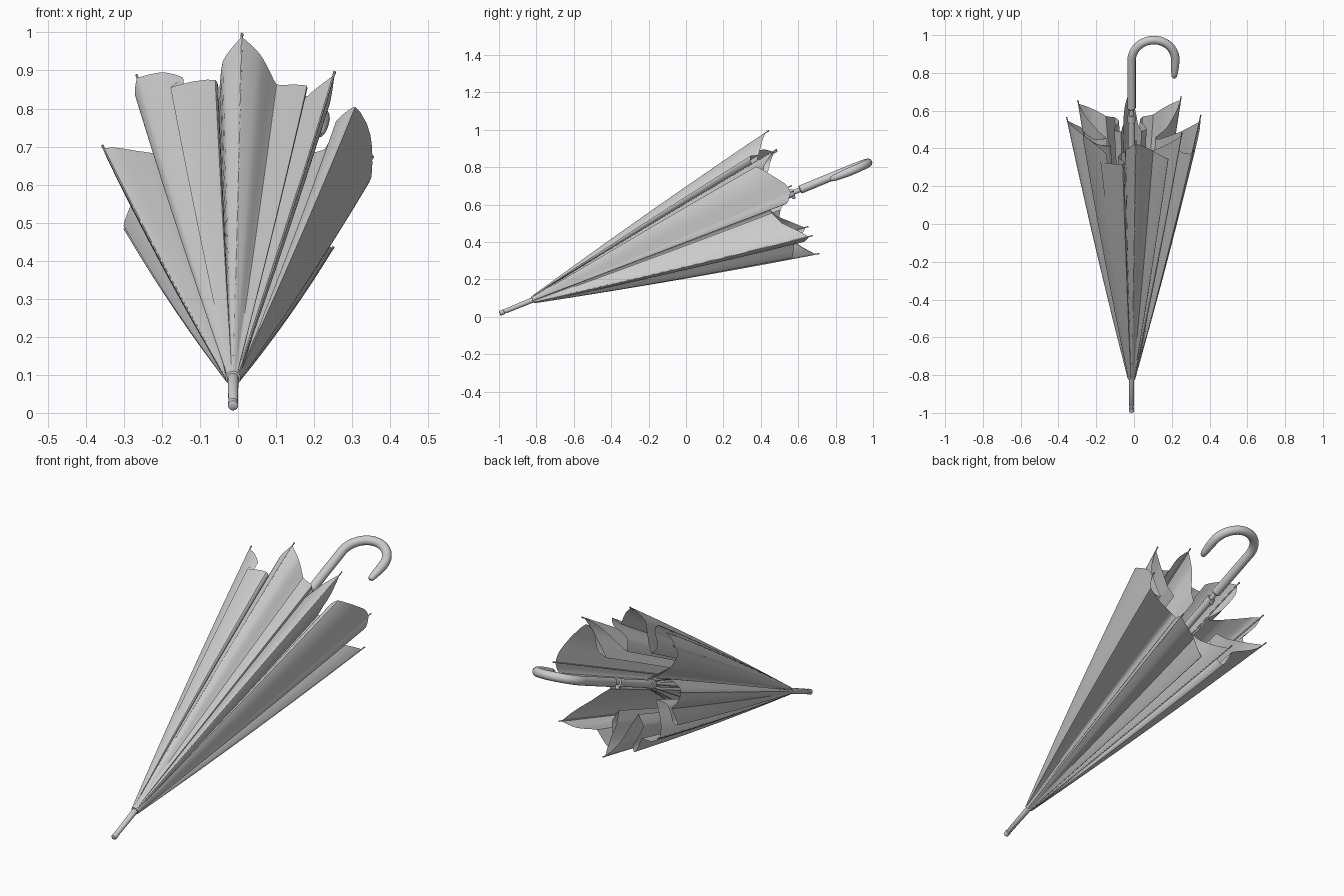
import bpy, bmesh, math
from mathutils import Vector

if "Cube" in bpy.data.objects:
    bpy.data.objects.remove(bpy.data.objects["Cube"])

# Tilted umbrella frame: u sideways, v across, t along the shaft from the tip
TILT = math.radians(22.4)
TIP = Vector((-0.013, -0.996, 0.018))
U = Vector((1, 0, 0))
V = Vector((0, -math.sin(TILT), math.cos(TILT)))
D = Vector((0, math.cos(TILT), math.sin(TILT)))


def P(u, v, t):
    return TIP + U * u + V * v + D * t


def polar(a, r, t):
    # the open canopy drifts slightly sideways towards its hem
    return P(r * math.cos(a) + 0.011 * (t - 0.2) / 1.5, r * math.sin(a), t)


def finish(bm, name, angle):
    bmesh.ops.recalc_face_normals(bm, faces=bm.faces[:])
    me = bpy.data.meshes.new(name)
    bm.to_mesh(me)
    bm.free()
    me.shade_smooth()
    me.set_sharp_from_angle(angle=math.radians(angle))
    ob = bpy.data.objects.new(name, me)
    bpy.context.scene.collection.objects.link(ob)
    return ob


def add_tube(bm, pts, radii, n=16):
    rings = []
    ref = None
    for i, p in enumerate(pts):
        tan = (pts[min(i + 1, len(pts) - 1)] - pts[max(i - 1, 0)]).normalized()
        if ref is None:
            ref = tan.orthogonal()
        ref = (ref - tan * ref.dot(tan)).normalized()
        side = tan.cross(ref)
        rings.append([bm.verts.new(p + radii[i] * (ref * math.cos(k * math.tau / n)
                      + side * math.sin(k * math.tau / n))) for k in range(n)])
    for a, b in zip(rings, rings[1:]):
        for k in range(n):
            bm.faces.new((a[k], a[(k + 1) % n], b[(k + 1) % n], b[k]))
    bm.faces.new(rings[0][::-1])
    bm.faces.new(rings[-1])


def tube(name, pts, radii, n=16):
    bm = bmesh.new()
    add_tube(bm, pts, radii, n)
    return finish(bm, name, 40)


def lathe(name, profile, n=20):
    return tube(name, [P(0, 0, t) for t, r in profile], [r for t, r in profile], n)


def soft_curve(pts, steps, tension=0.22):
    # cardinal spline, kept tight so the cloth corners stay crisp
    out = []
    for i in range(len(pts) - 1):
        b, c = pts[i], pts[i + 1]
        m0 = (c - pts[max(i - 1, 0)]) * tension
        m1 = (pts[min(i + 2, len(pts) - 1)] - b) * tension
        for k in range(steps):
            f = k / steps
            out.append(b * (2 * f**3 - 3 * f**2 + 1) + m0 * (f**3 - 2 * f**2 + f)
                       + c * (3 * f**2 - 2 * f**3) + m1 * (f**3 - f**2))
    return out + [pts[-1]]


# Hem fold profiles: (share of the panel angle, radius, distance along shaft)
RIM = (0.355, 1.685)
WIDE = [(0, *RIM), (.2, .358, 1.675), (.75, .372, 1.568), (.74, .31, 1.555), (.5, .25, 1.54),
        (.53, .19, 1.55), (.72, .24, 1.57), (.87, .31, 1.61), (1, *RIM)]
FOLDED = [(0, *RIM), (.25, .335, 1.64), (.42, .312, 1.59), (.3, .32, 1.545), (.74, .298, 1.54),
          (.74, .26, 1.54), (.5, .21, 1.54), (.52, .17, 1.55), (.7, .21, 1.57), (.82, .31, 1.63), (1, *RIM)]
RUFFLE = [(0, *RIM), (.2, .325, 1.65), (.46, .275, 1.6), (.74, .325, 1.56), (.78, .285, 1.55),
          (.52, .21, 1.54), (.58, .15, 1.55), (.78, .2, 1.57), (.9, .29, 1.63), (1, *RIM)]
TUCK = [(0, *RIM), (.14, .335, 1.65), (.3, .24, 1.59), (.38, .15, 1.55), (.55, .13, 1.55),
        (.62, .2, 1.56), (.8, .27, 1.61), (.92, .33, 1.66), (1, *RIM)]
DEEP = [(0, *RIM), (.17, .35, 1.645), (.2, .25, 1.59), (.3, .14, 1.55), (.6, .13, 1.55),
        (.8, .22, 1.58), (.93, .31, 1.65), (1, *RIM)]
ANGLES = [math.radians(a) for a in (1, 44, 88, 138, 174, 214, 266, 315, 361)]
FOLDS = [(WIDE, 1), (RUFFLE, -1), (FOLDED, -1), (TUCK, 1),
         (RUFFLE, 1), (RUFFLE, 1), (RUFFLE, -1), (DEEP, -1)]
APEX_T, APEX_R = 0.2, 0.022

# Canopy: eight folded panels lofted from the ferrule to the hem
bm = bmesh.new()
ROWS = 14
for i, (fold, way) in enumerate(FOLDS):
    a0, a1 = ANGLES[i], ANGLES[i + 1]
    # a fold running backwards starts from the far rib
    hem = [Vector((f if way > 0 else 1 - f, r, t)) for f, r, t in fold][::way]
    hem = soft_curve(hem, 4)
    grid = []
    for j in range(ROWS + 1):
        s = j / ROWS
        row = []
        for h in hem:
            a = a0 + (a1 - a0) * h.x
            r = APEX_R + (h.y - APEX_R) * s + 0.03 * s * (1 - s)
            row.append(bm.verts.new(polar(a, r, APEX_T + (h.z - APEX_T) * s)))
        grid.append(row)
    for p, q in zip(grid, grid[1:]):
        for k in range(len(hem) - 1):
            bm.faces.new((p[k], p[k + 1], q[k + 1], q[k]))
bmesh.ops.remove_doubles(bm, verts=bm.verts[:], dist=0.0005)
finish(bm, "canopy", 40)

# Ribs with small end pins, and stretchers down to the runner
ribs, stretchers = bmesh.new(), bmesh.new()
for a in ANGLES[:8]:
    path = []
    for j in range(9):
        s = j / 8
        path.append(polar(a, APEX_R - 0.003 + (RIM[0] - APEX_R) * s + 0.03 * s * (1 - s),
                          APEX_T + (RIM[1] - APEX_T) * s))
    path.append(polar(a, RIM[0] + 0.001, RIM[1] + 0.019))
    add_tube(ribs, path, [0.003] * 9 + [0.004], 6)
    add_tube(stretchers, [polar(a, 0.02, 1.42), polar(a, 0.17, 0.87)], [0.003] * 2, 6)
finish(ribs, "ribs", 40)
finish(stretchers, "stretchers", 40)

# Shaft, ferrule and metal fittings
lathe("shaft", [(0.15, 0.013), (1.78, 0.013)])
lathe("ferrule", [(0, 0.009), (0.003, 0.0135), (0.024, 0.0135), (0.026, 0.011), (0.034, 0.011),
                  (0.036, 0.0125), (0.19, 0.0145), (0.192, 0.02), (0.212, 0.024), (0.23, 0.02)])
lathe("runner", [(1.38, 0.017), (1.40, 0.024), (1.43, 0.024), (1.432, 0.019),
                 (1.66, 0.019), (1.662, 0.022), (1.70, 0.022)])
tube("release_button", [P(0, -0.012, 1.69), P(0, -0.03, 1.69), P(0, -0.033, 1.69)],
     [0.01, 0.01, 0.006], 12)

# Crook handle
R, TC, r = 0.116, 2.012, 0.0225
path = [P(0, 0, 1.735), P(0, 0, 1.74), P(0, 0, 1.88)]
radii = [0.018, r, r]
for k in range(25):
    a = math.pi * k / 24
    u = R - R * math.cos(a)
    path.append(P(u, -0.05 * u, TC + R * math.sin(a)))
    radii.append(r)
for u, t, q in ((0.231, 1.98, 0.021), (0.228, 1.94, 0.018), (0.225, 1.915, 0.014), (0.224, 1.908, 0.007)):
    path.append(P(u, -0.05 * u, t))
    radii.append(q)
tube("crook_handle", path, radii, 20)
